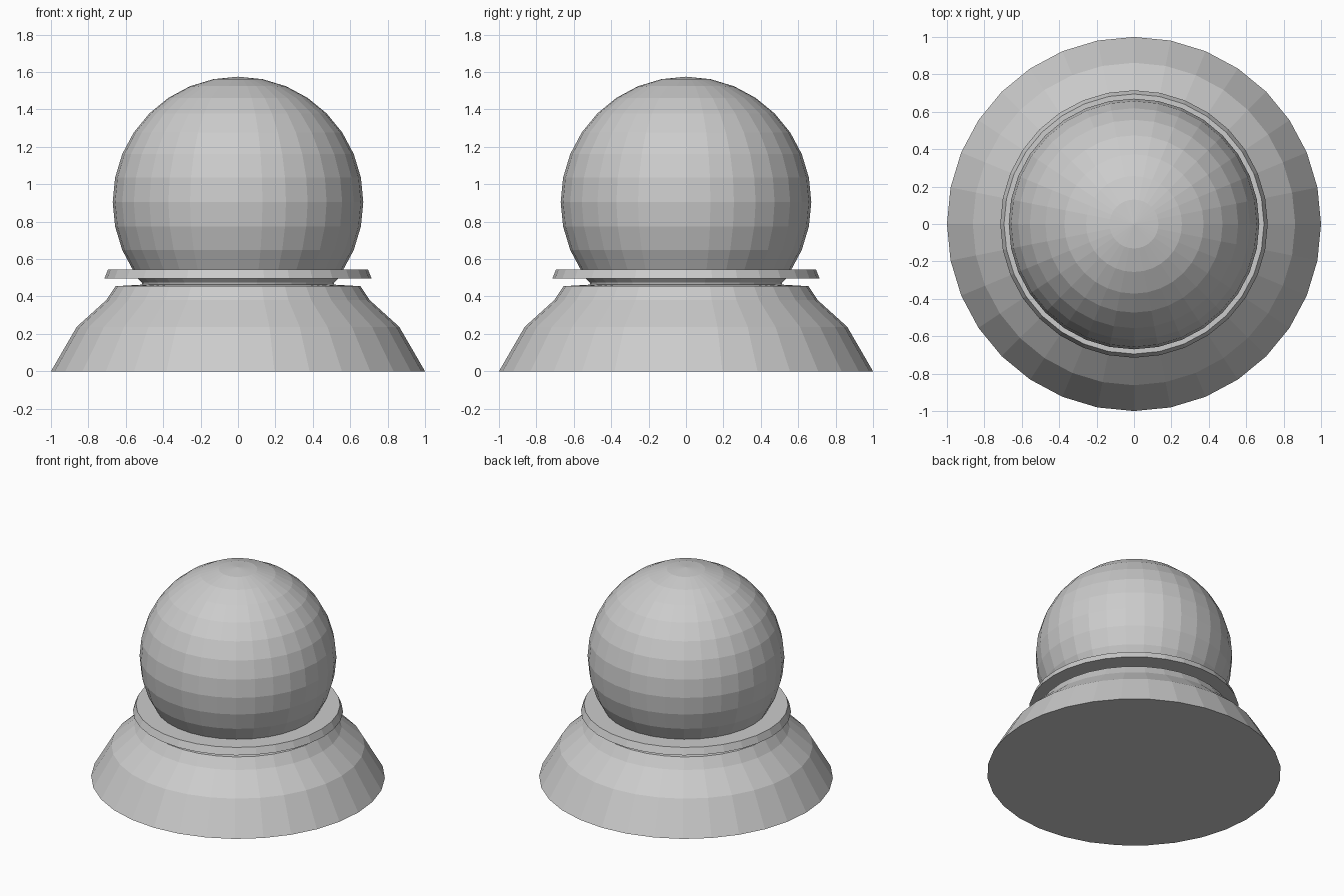
import bpy, bmesh, math

if "Cube" in bpy.data.objects:
    bpy.data.objects.remove(bpy.data.objects["Cube"])

SIDES = 32


def lathe(name, profile):
    """Spin a (radius, z) profile into a closed flat-shaded solid with capped ends."""
    bm = bmesh.new()
    rings = []
    for r, z in profile:
        rings.append([bm.verts.new((r * math.cos(2 * math.pi * i / SIDES),
                                    r * math.sin(2 * math.pi * i / SIDES), z))
                      for i in range(SIDES)])
    for low, high in zip(rings, rings[1:]):
        for i in range(SIDES):
            j = (i + 1) % SIDES
            bm.faces.new((low[i], low[j], high[j], high[i]))
    bm.faces.new(rings[0][::-1])
    bm.faces.new(rings[-1])
    bmesh.ops.recalc_face_normals(bm, faces=bm.faces[:])
    mesh = bpy.data.meshes.new(name)
    bm.to_mesh(mesh)
    bm.free()
    obj = bpy.data.objects.new(name, mesh)
    bpy.context.collection.objects.link(obj)
    return obj


# Flared base with a gently raised top
lathe("base", [(1.0, 0), (0.862, 0.238), (0.705, 0.38), (0.655, 0.455), (0.52, 0.463)])

# Short neck between base and collar
lathe("neck", [(0.51, 0.455), (0.515, 0.475), (0.535, 0.495)])

# Thin collar disc
lathe("collar", [(0.715, 0.495), (0.695, 0.545)])

# Globe resting in the collar
bpy.ops.mesh.primitive_uv_sphere_add(segments=SIDES, ring_count=16, radius=0.67,
                                     location=(0, 0, 0.905))
bpy.context.object.name = "globe"
